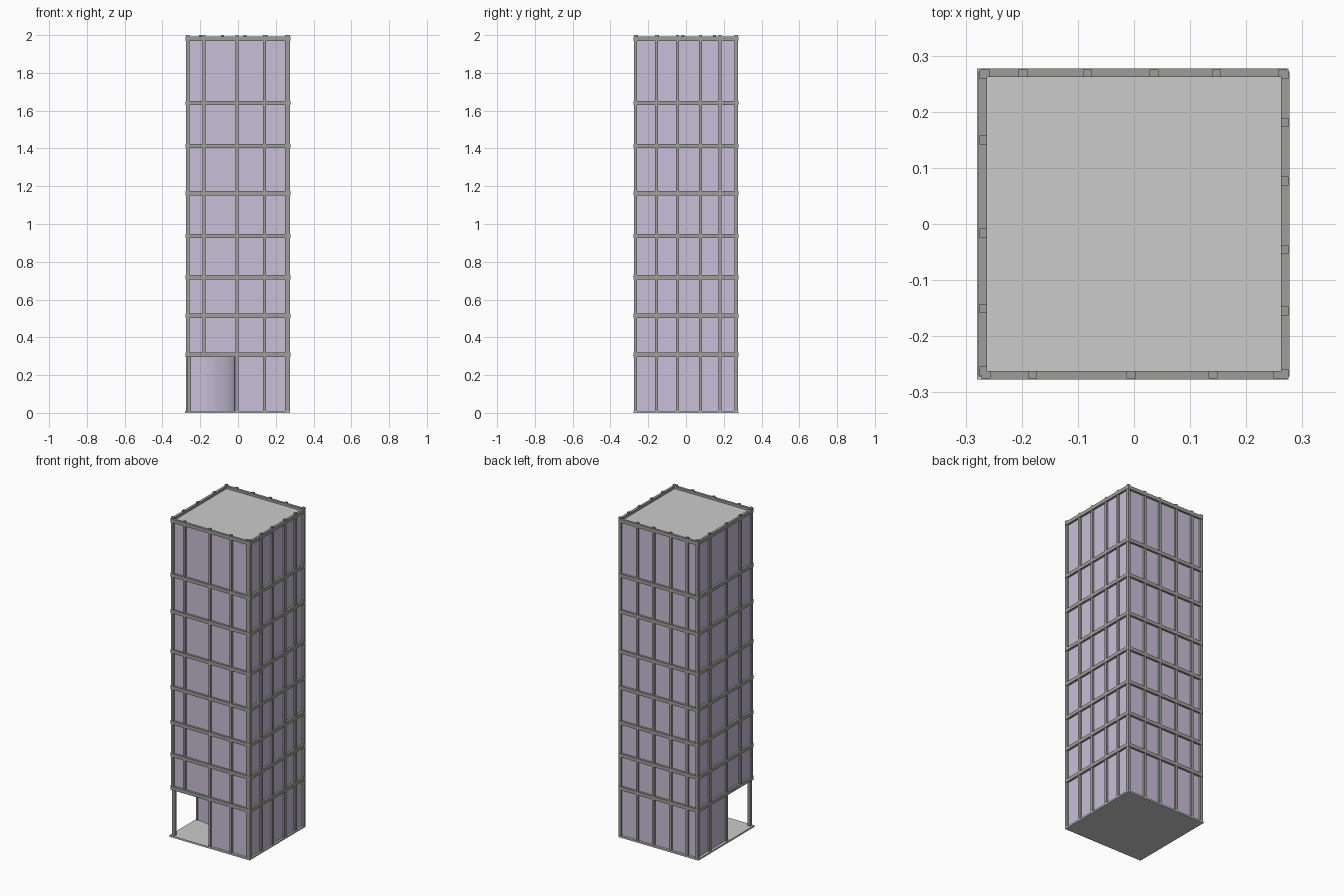
import bpy, bmesh, math

if "Cube" in bpy.data.objects:
    bpy.data.objects.remove(bpy.data.objects["Cube"])


def material(name, rgb):
    m = bpy.data.materials.new(name)
    m.diffuse_color = (*rgb, 1)
    m.use_nodes = True
    m.node_tree.nodes["Principled BSDF"].inputs["Base Color"].default_value = m.diffuse_color
    return m


glass = material("violet_glass", (0.58, 0.52, 0.68))
metal = material("dark_metal", (0.34, 0.34, 0.33))


def finish(bm, name, mat):
    bmesh.ops.recalc_face_normals(bm, faces=bm.faces)
    me = bpy.data.meshes.new(name)
    bm.to_mesh(me)
    bm.free()
    ob = bpy.data.objects.new(name, me)
    bpy.context.collection.objects.link(ob)
    if mat:
        me.materials.append(mat)
    return ob


def box(name, x0, x1, y0, y1, z0, z1, mat=None):
    bm = bmesh.new()
    bmesh.ops.create_cube(bm, size=1)
    for v in bm.verts:
        v.co = ((x0 + x1) / 2 + v.co.x * (x1 - x0),
                (y0 + y1) / 2 + v.co.y * (y1 - y0),
                (z0 + z1) / 2 + v.co.z * (z1 - z0))
    return finish(bm, name, mat)


def prism(name, outline, z0, z1, mat):
    bm = bmesh.new()
    face = bm.faces.new([bm.verts.new((x, y, z0)) for x, y in outline])
    ext = bmesh.ops.extrude_face_region(bm, geom=[face])
    for v in ext["geom"]:
        if isinstance(v, bmesh.types.BMVert):
            v.co.z = z1
    return finish(bm, name, mat)


G = 0.264      # glass plane
OUT = 0.277    # outer face of the framing
OPEN = 0.31    # height of the entrance soffit
R = 0.245      # radius of the curved entrance wall

# Ground slab, roof slab
box("ground_slab", -0.28, 0.275, -0.277, 0.277, 0, 0.01)
box("roof_slab", -G, G, -G, G, 1.965, 1.977)

# Glass tower and ground floor with concave entrance corner
box("upper_glass", -G, G, -G, G, 0.30, 1.965, glass)
arc = [(-G + R * math.cos(a), -G + R * math.sin(a))
       for a in (math.pi / 2 * i / 20 for i in range(21))]
lobby = prism("lobby_glass", arc + [(-G, G), (G, G), (G, -G)], 0.01, 0.30, glass)
for o in bpy.context.selected_objects:
    o.select_set(False)
lobby.select_set(True)
bpy.context.view_layer.objects.active = lobby
bpy.ops.object.shade_smooth_by_angle(angle=math.radians(30))


def facade_box(side, name, u0, u1, d0, d1, z0, z1):
    """u runs along the facade, d is distance outward from the centre."""
    ext = {"front": (u0, u1, -d1, -d0), "back": (u0, u1, d0, d1),
           "left": (-d1, -d0, u0, u1), "right": (d0, d1, u0, u1)}[side]
    return box(f"{side}_{name}", *ext, z0, z1, metal)


# Floor bands around each storey
levels = [0.308, 0.514, 0.718, 0.937, 1.163, 1.413, 1.64, 1.981]
for side in ("front", "back", "left", "right"):
    for i, z in enumerate(levels):
        facade_box(side, f"band_{i}", -0.272, 0.272, 0.262, OUT, z - 0.011, z + 0.011)

# Mullions, unevenly spaced; those over the entrance stop at its soffit
mullions = {
    "front": [-0.264, -0.181, -0.005, 0.141, 0.256],
    "back": [-0.265, -0.198, -0.083, 0.036, 0.147, 0.265],
    "left": [-0.262, -0.151, -0.016, 0.15, 0.267],
    "right": [-0.267, -0.155, -0.045, 0.077, 0.181, 0.266],
}
for side, places in mullions.items():
    for i, u in enumerate(places):
        hang = side in ("front", "left") and u < -0.1
        facade_box(side, f"mullion_{i}", u - 0.008, u + 0.008, 0.262, 0.275,
                   0.30 if hang else 0.01, 2.0)

# Free-standing corner column at the entrance
box("entrance_column", -0.268, -0.25, -0.268, -0.25, 0.01, OPEN, metal)
